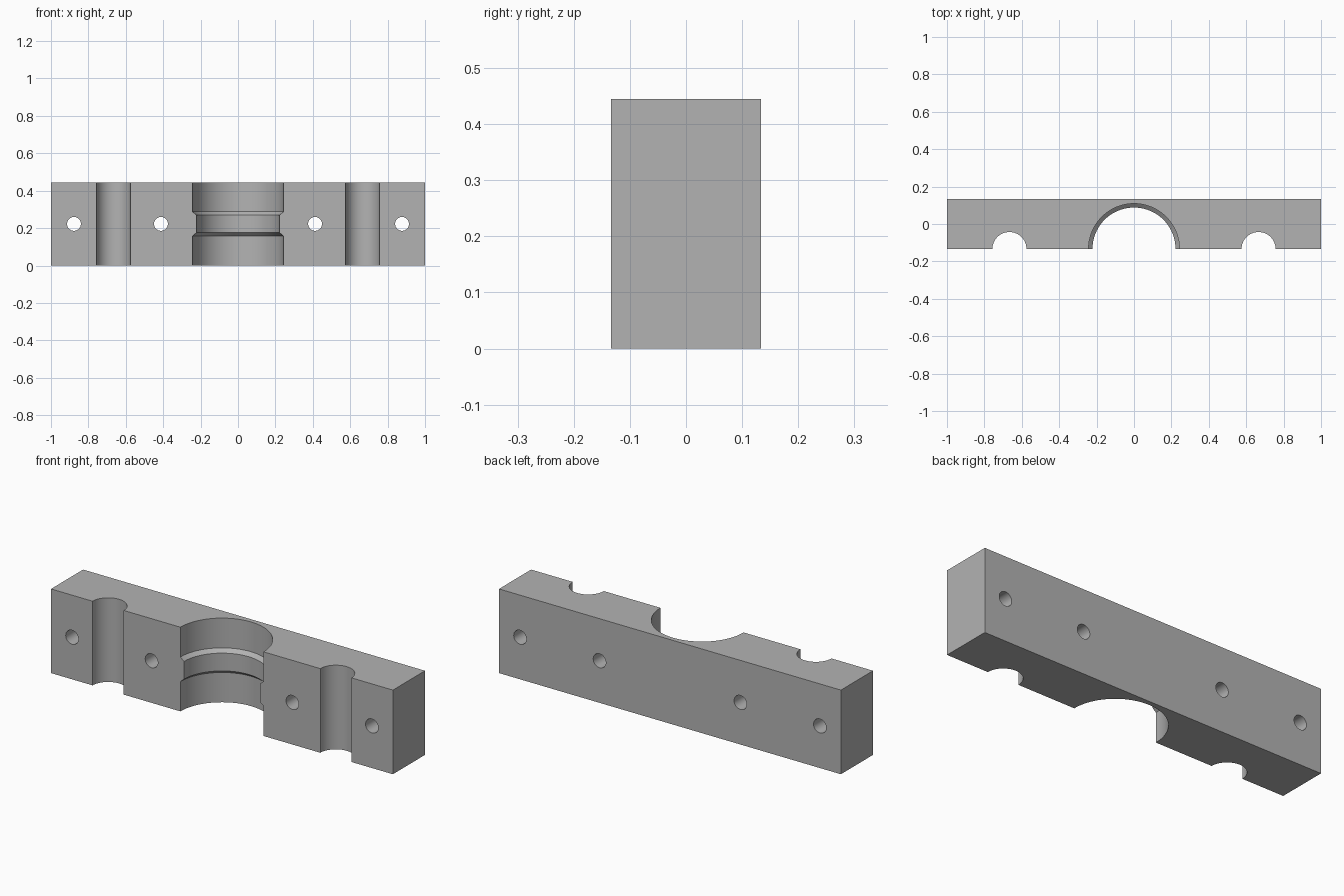
import bpy
import bmesh
import math
from mathutils import Matrix

WIDTH, DEPTH, HEIGHT = 2.0, 0.268, 0.445
FRONT, MID = -DEPTH / 2, HEIGHT / 2
OVER = 0.05  # how far cutters reach past the block

cube = bpy.data.objects.get("Cube")
if cube:
    bpy.data.objects.remove(cube, do_unlink=True)

metal = bpy.data.materials.new("plain grey")
metal.use_nodes = True
grey = (0.45, 0.45, 0.45, 1)
metal.diffuse_color = grey
metal.node_tree.nodes["Principled BSDF"].inputs["Base Color"].default_value = grey


def make_object(name, bm):
    bmesh.ops.recalc_face_normals(bm, faces=bm.faces)
    mesh = bpy.data.meshes.new(name)
    bm.to_mesh(mesh)
    bm.free()
    mesh.materials.append(metal)
    obj = bpy.data.objects.new(name, mesh)
    bpy.context.collection.objects.link(obj)
    return obj


def lathe(name, profile, matrix, sides=96):
    """Closed solid turned about its own z axis from (radius, height) points."""
    bm = bmesh.new()
    rings = []
    for r, z in profile:
        angles = [2 * math.pi * i / sides for i in range(sides)]
        rings.append([bm.verts.new((r * math.cos(a), r * math.sin(a), z)) for a in angles])
    for low, high in zip(rings, rings[1:]):
        for i in range(sides):
            j = (i + 1) % sides
            bm.faces.new((low[i], low[j], high[j], high[i]))
    bm.faces.new(rings[0][::-1])
    bm.faces.new(rings[-1])
    bm.transform(matrix)
    return make_object(name, bm)


# Rectangular block
bm = bmesh.new()
bmesh.ops.create_cube(bm, size=1)
bm.transform(Matrix.Translation((0, 0, MID)) @ Matrix.Diagonal((WIDTH, DEPTH, HEIGHT, 1)))
block = make_object("clamp_block", bm)

# Central bore with a chamfered inner ridge
bore, ridge = 0.243, 0.222
reach = MID + OVER
half = [(ridge, 0.047), (bore, 0.065), (bore, reach)]
profile = [(r, -z) for r, z in reversed(half)] + half
cutters = [lathe("bore_cutter", profile, Matrix.Translation((0, FRONT, MID)))]

# Rod grooves and bolt holes on both sides
for side, label in ((-1, "right"), (1, "left")):
    cutters.append(lathe(label + "_groove_cutter", [(0.091, -reach), (0.091, reach)],
                         Matrix.Translation((side * 0.666, FRONT, MID))))
    for place, x in (("inner", 0.412), ("outer", 0.877)):
        depth = DEPTH / 2 + OVER
        turn = Matrix.Rotation(math.pi / 2, 4, "X")
        cutters.append(lathe(f"{label}_{place}_hole_cutter", [(0.037, -depth), (0.037, depth)],
                             Matrix.Translation((side * x, 0, MID)) @ turn, 48))

# Cut the block
bpy.ops.object.select_all(action="DESELECT")
block.select_set(True)
bpy.context.view_layer.objects.active = block
for cutter in cutters:
    cutter.hide_render = True
    mod = block.modifiers.new(cutter.name, "BOOLEAN")
    mod.operation, mod.solver, mod.object = "DIFFERENCE", "EXACT", cutter
    bpy.ops.object.modifier_apply(modifier=mod.name)
    bpy.data.objects.remove(cutter, do_unlink=True)

# Smooth the round walls, keep the edges crisp
bpy.ops.object.shade_smooth_by_angle(angle=math.radians(25))
